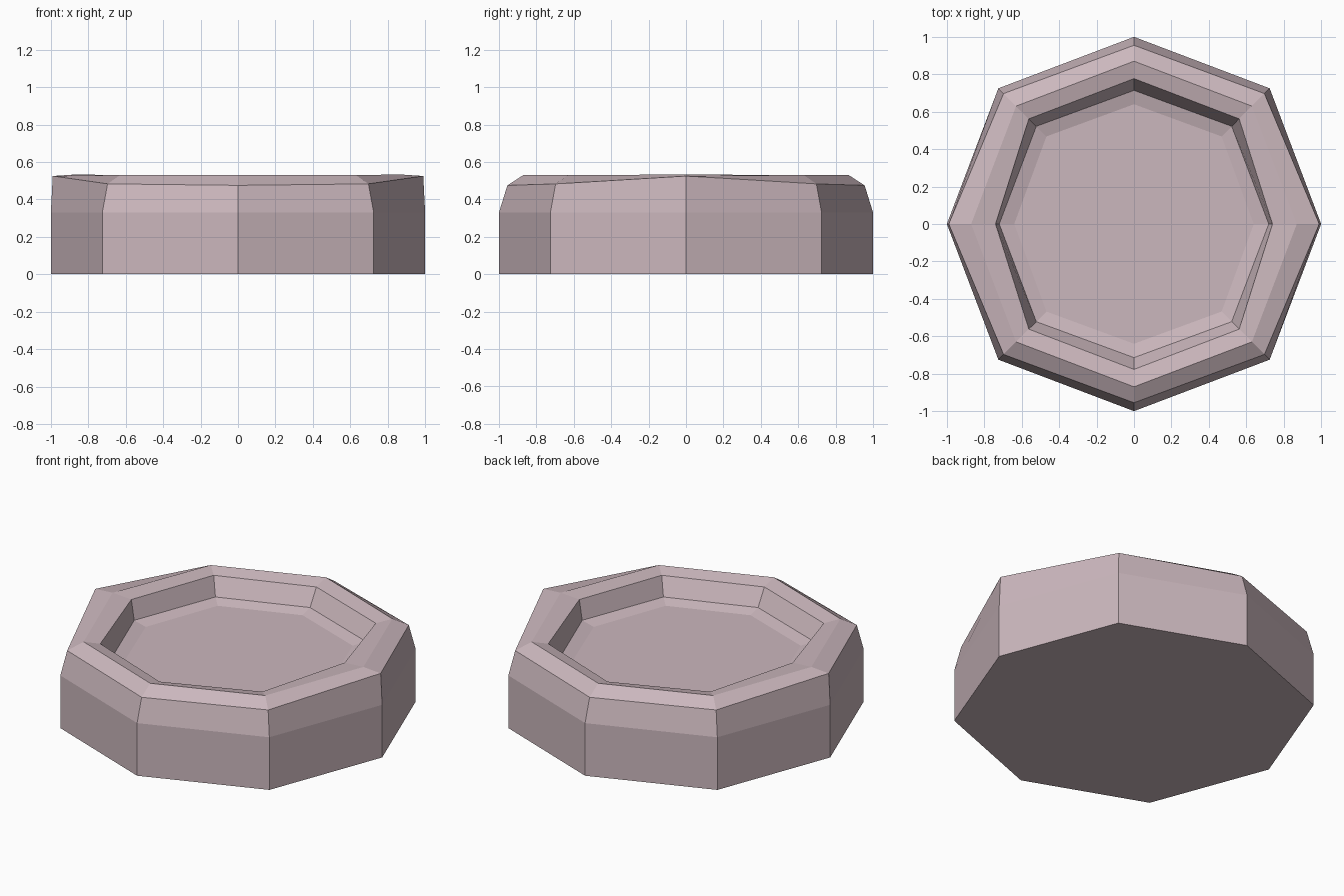
import bpy, bmesh

if "Cube" in bpy.data.objects:
    bpy.data.objects.remove(bpy.data.objects["Cube"])

# One clay colour for the whole dish
clay = bpy.data.materials.new("dusty_pink_clay")
clay.diffuse_color = (0.60, 0.475, 0.51, 1.0)
clay.use_nodes = True
clay.node_tree.nodes["Principled BSDF"].inputs["Base Color"].default_value = clay.diffuse_color

# Rings from the base, up the wall, over the rim and down to the floor.
# Each ring: (radius, height) at the side, diagonal and front/back corners
RINGS = [
    ((1.00, 0.00), (0.725, 0.00), (1.00, 0.00)),    # base
    ((1.00, 0.33), (0.725, 0.33), (1.00, 0.33)),    # top of straight wall
    ((0.99, 0.525), (0.697, 0.483), (0.955, 0.475)),  # shoulder
    ((0.87, 0.533), (0.63, 0.53), (0.87, 0.53)),    # rim crest
    ((0.74, 0.525), (0.562, 0.51), (0.777, 0.505)),   # inner lip
    ((0.72, 0.40), (0.522, 0.40), (0.714, 0.40)),   # foot of inner wall
    ((0.64, 0.38), (0.468, 0.38), (0.64, 0.38)),    # floor
]

# Direction of the eight corners and which ring entry each one uses
CORNERS = [(1, 0, 0), (1, 1, 1), (0, 1, 2), (-1, 1, 1),
           (-1, 0, 0), (-1, -1, 1), (0, -1, 2), (1, -1, 1)]

bm = bmesh.new()
loops = []
for ring in RINGS:
    loops.append([bm.verts.new((dx * ring[k][0], dy * ring[k][0], ring[k][1]))
                  for dx, dy, k in CORNERS])

# Skin neighbouring rings, then close the underside and the floor
for low, high in zip(loops, loops[1:]):
    for i in range(8):
        j = (i + 1) % 8
        bm.faces.new((low[i], low[j], high[j], high[i]))
bm.faces.new(loops[0][::-1])
bm.faces.new(loops[-1])
bmesh.ops.recalc_face_normals(bm, faces=bm.faces)

mesh = bpy.data.meshes.new("octagonal_dish")
bm.to_mesh(mesh)
bm.free()
mesh.materials.append(clay)
dish = bpy.data.objects.new("octagonal_dish", mesh)
bpy.context.collection.objects.link(dish)
